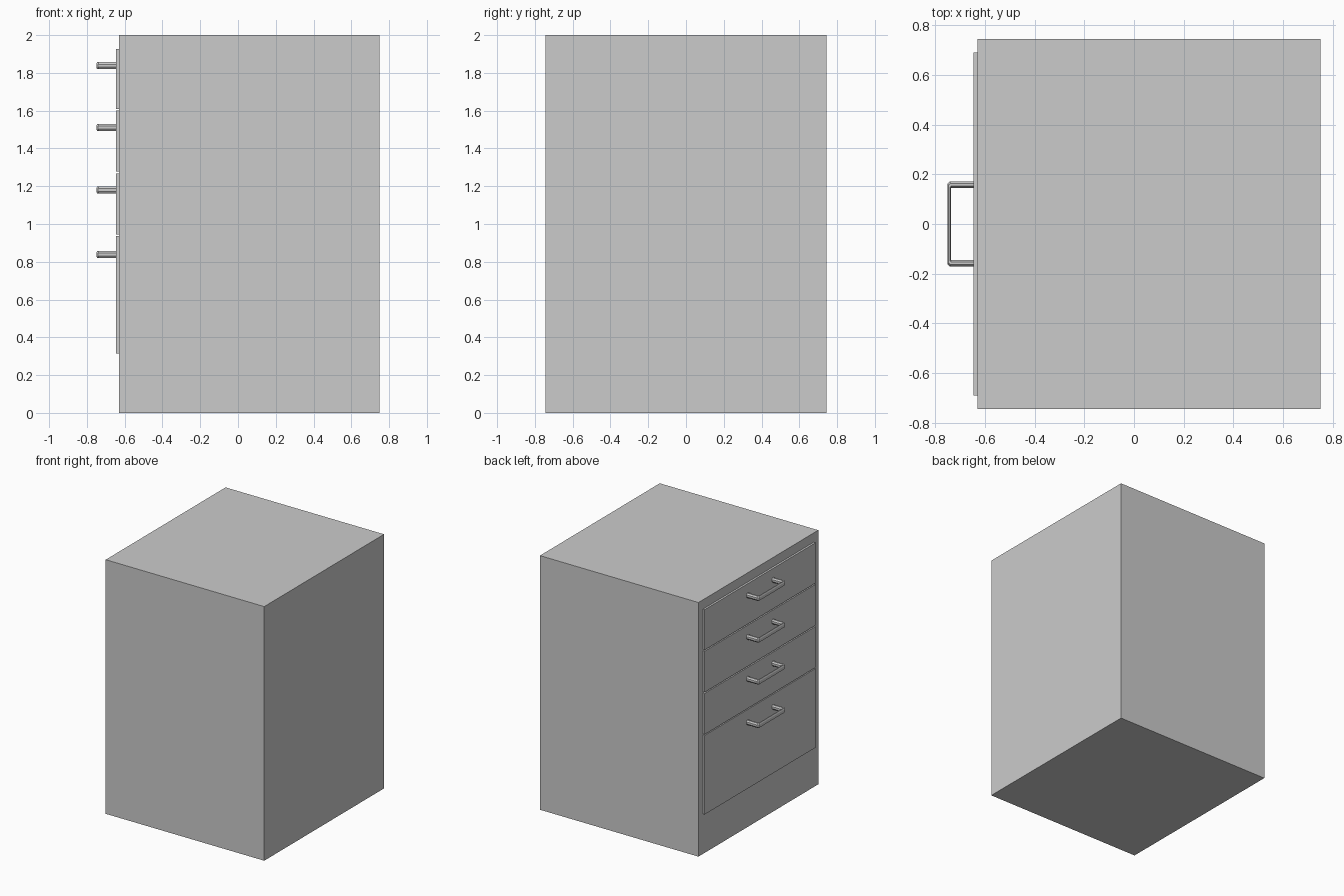
import bpy
import bmesh
from math import cos, sin, pi

cube = bpy.data.objects.get("Cube")
if cube:
    bpy.data.objects.remove(cube, do_unlink=True)


def material(name, rgb):
    mat = bpy.data.materials.new(name)
    mat.use_nodes = True
    mat.diffuse_color = (*rgb, 1)
    mat.node_tree.nodes["Principled BSDF"].inputs["Base Color"].default_value = (*rgb, 1)
    return mat


grey = material("light grey", (0.6, 0.6, 0.6))


def add_object(name, bm):
    bmesh.ops.recalc_face_normals(bm, faces=bm.faces)
    mesh = bpy.data.meshes.new(name)
    bm.to_mesh(mesh)
    bm.free()
    mesh.materials.append(grey)
    obj = bpy.data.objects.new(name, mesh)
    bpy.context.collection.objects.link(obj)
    return obj


def box(name, low, high):
    bm = bmesh.new()
    bmesh.ops.create_cube(bm, size=1)
    for v in bm.verts:
        v.co = [a + (b - a) * (c + 0.5) for a, b, c in zip(low, high, v.co)]
    return add_object(name, bm)


# Handle: a flattened octagonal bar bent into a U with chamfered corners
def handle(name, z):
    wall_x, bar_x, leg_y = -0.645, -0.743, 0.158
    leg_width, bar_depth, height, chamfer = 0.027, 0.014, 0.037, 0.009
    scale = 0.5 / cos(pi / 8)
    section = [(scale * cos(t), scale * sin(t))
               for t in (pi / 8 + i * pi / 4 for i in range(8))]

    def ring(side, stage):
        points = []
        for a, b in section:
            x = bar_x - a * bar_depth
            y = leg_y + a * leg_width
            cut = chamfer * (a + 0.6)
            if stage == "wall":
                x = wall_x
            elif stage == "leg":
                x += cut
            else:
                y -= cut
            points.append((x, side * y, z + b * height))
        return points

    stages = ("wall", "leg", "bar")
    path = [(1, s) for s in stages] + [(-1, s) for s in reversed(stages)]
    bm = bmesh.new()
    rings = [[bm.verts.new(p) for p in ring(*step)] for step in path]
    for r0, r1 in zip(rings, rings[1:]):
        for i in range(8):
            j = (i + 1) % 8
            bm.faces.new((r0[i], r0[j], r1[j], r1[i]))
    for end in (rings[0], rings[-1]):
        bm.faces.new(end)
    return add_object(name, bm)


# Cabinet carcass
box("cabinet_body", (-0.63, -0.745, 0), (0.75, 0.745, 2))

# Four drawer fronts, each with its handle: bottom, top, handle height
drawers = {
    "bottom": (0.315, 0.937, 0.838),
    "lower": (0.945, 1.268, 1.18),
    "upper": (1.277, 1.6, 1.51),
    "top": (1.609, 1.927, 1.838),
}
for label, (low, high, grip) in drawers.items():
    box(label + "_drawer_front", (-0.646, -0.69, low), (-0.63, 0.69, high))
    handle(label + "_drawer_handle", grip)
